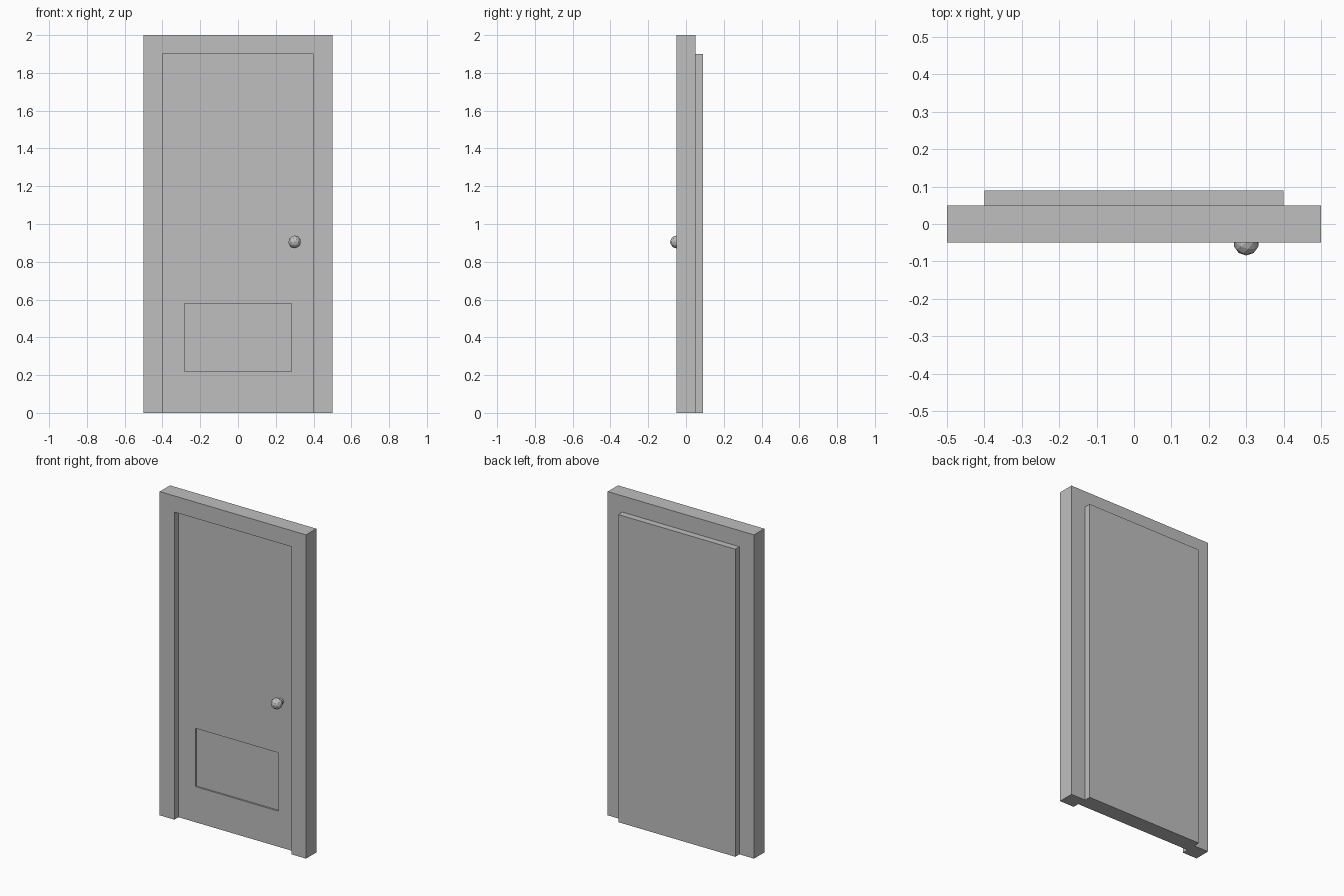
import bpy, bmesh
from mathutils import Matrix, Vector

cube = bpy.data.objects.get("Cube")
if cube:
    bpy.data.objects.remove(cube, do_unlink=True)

grey = bpy.data.materials.new("plain grey")
grey.use_nodes = True
grey.diffuse_color = (0.52, 0.52, 0.52, 1)
grey.node_tree.nodes["Principled BSDF"].inputs["Base Color"].default_value = (0.52, 0.52, 0.52, 1)


def finish(name, bm):
    """Turn a bmesh into a flat-shaded grey object."""
    bmesh.ops.recalc_face_normals(bm, faces=bm.faces)
    mesh = bpy.data.meshes.new(name)
    bm.to_mesh(mesh)
    bm.free()
    mesh.materials.append(grey)
    obj = bpy.data.objects.new(name, mesh)
    bpy.context.collection.objects.link(obj)
    return obj


def box(low, high):
    bm = bmesh.new()
    low, high = Vector(low), Vector(high)
    place = Matrix.Translation((low + high) / 2) @ Matrix.Diagonal((*(high - low), 1))
    bmesh.ops.create_cube(bm, size=1, matrix=place)
    return bm


# Door frame: an upside-down U outline pushed back through its depth
outline = [(-0.5, 0), (-0.5, 2), (0.5, 2), (0.5, 0),
           (0.4, 0), (0.4, 1.9), (-0.4, 1.9), (-0.4, 0)]
bm = bmesh.new()
face = bm.faces.new([bm.verts.new((x, -0.05, z)) for x, z in outline])
pushed = bmesh.ops.extrude_face_region(bm, geom=[face], use_keep_orig=True)["geom"]
bmesh.ops.translate(bm, vec=(0, 0.1, 0),
                    verts=[v for v in pushed if isinstance(v, bmesh.types.BMVert)])
finish("door_frame", bm)

# Door leaf, set back in the frame and standing proud behind it
leaf = finish("door_leaf", box((-0.4, -0.01, 0), (0.4, 0.09, 1.9)))

# Shallow lower panel cut into the leaf
cutter = finish("panel_cutter", box((-0.283, -0.05, 0.22), (0.283, 0, 0.58)))
cutter.hide_render = True
cutter.hide_set(True)
cutter.display_type = 'WIRE'
cut = leaf.modifiers.new("lower panel", 'BOOLEAN')
cut.operation = 'DIFFERENCE'
cut.solver = 'EXACT'
cut.object = cutter

# Door knob: faceted ball on a short stem
bm = bmesh.new()
bmesh.ops.create_icosphere(bm, subdivisions=2, radius=0.034,
                           matrix=Matrix.Translation((0.3, -0.05, 0.905)))
finish("knob_ball", bm)

bm = bmesh.new()
bmesh.ops.create_cone(bm, cap_ends=True, segments=8, radius1=0.02, radius2=0.02, depth=0.05,
                      matrix=Matrix.Translation((0.3, -0.025, 0.905)) @ Matrix.Rotation(1.5708, 4, 'X'))
finish("knob_stem", bm)
